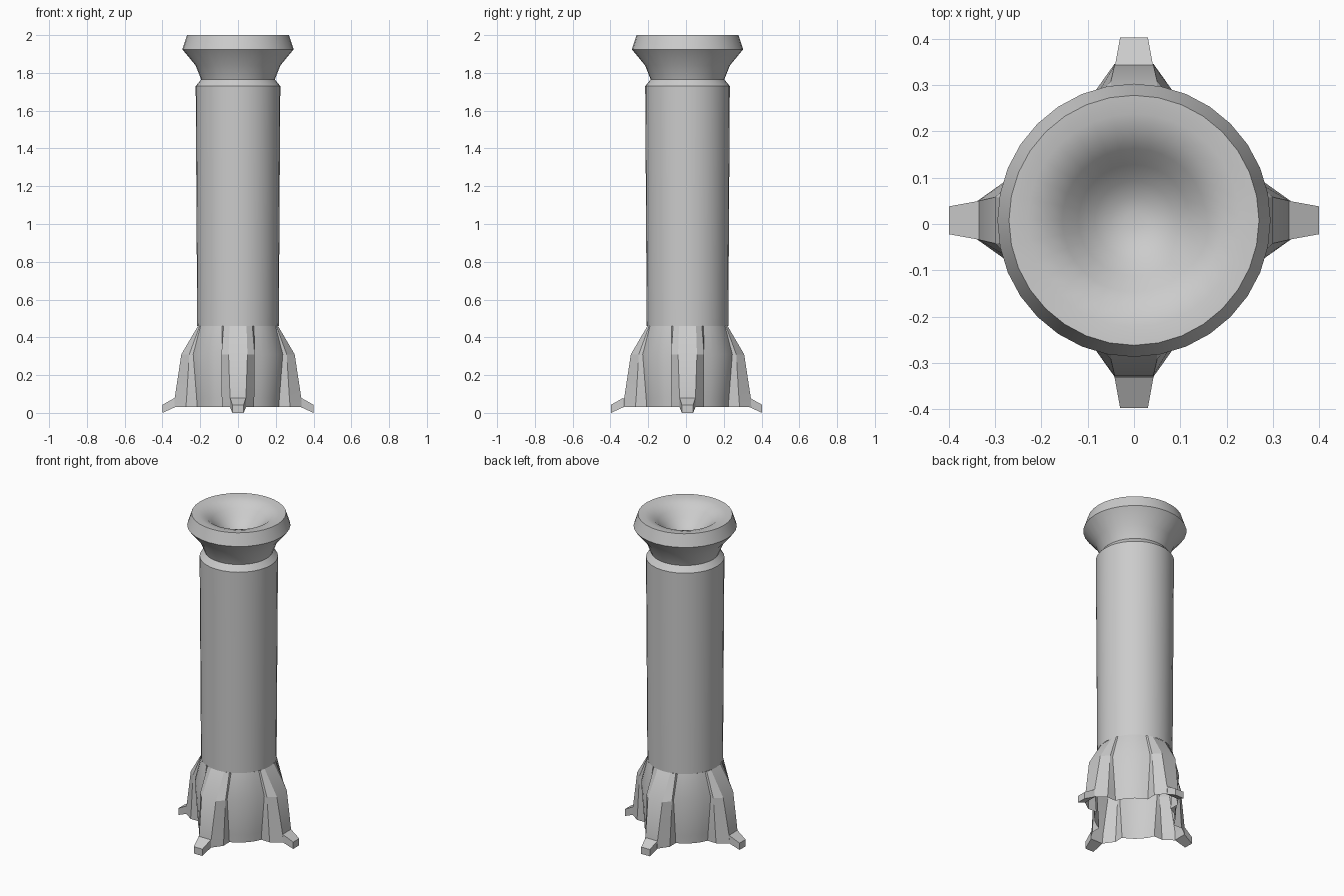
import bpy, bmesh
from math import sin, cos, pi, sqrt, atan2, radians
from mathutils import Matrix, Vector

cube = bpy.data.objects.get("Cube")
if cube:
    bpy.data.objects.remove(cube, do_unlink=True)

grey = bpy.data.materials.new("plain_grey")
grey.use_nodes = True
COLOUR = (0.6, 0.6, 0.6, 1)
grey.diffuse_color = COLOUR
grey.node_tree.nodes["Principled BSDF"].inputs["Base Color"].default_value = COLOUR

SIDES = 32
AXIS = Vector((0, 0.008, 0))  # tower axis sits slightly back


def finish(name, bm, angle=30):
    mesh = bpy.data.meshes.new(name)
    bm.to_mesh(mesh)
    bm.free()
    mesh.materials.append(grey)
    obj = bpy.data.objects.new(name, mesh)
    obj.location = AXIS
    bpy.context.collection.objects.link(obj)
    bpy.ops.object.select_all(action="DESELECT")
    obj.select_set(True)
    bpy.context.view_layer.objects.active = obj
    bpy.ops.object.shade_smooth_by_angle(angle=radians(angle))
    return obj


def loft(bm, rings):
    """Join successive closed loops of points with quads."""
    loops = [[bm.verts.new(p) for p in ring] for ring in rings]
    for low, high in zip(loops, loops[1:]):
        n = len(low)
        for i in range(n):
            j = (i + 1) % n
            bm.faces.new((low[i], low[j], high[j], high[i]))
    return loops


def circle(r, z):
    return [(r * cos(2 * pi * i / SIDES), r * sin(2 * pi * i / SIDES), z)
            for i in range(SIDES)]


# Tube, neck and flared rim
bm = bmesh.new()
loft(bm, [circle(r, z) for r, z in [
    (0.216, 0.46), (0.224, 1.73), (0.195, 1.765),
    (0.225, 1.84), (0.295, 1.925), (0.27, 2.0)]])
finish("tube_and_rim", bm)

# Dished top
bm = bmesh.new()
loops = loft(bm, [circle(r, z) for r, z in [
    (0.27, 2.0), (0.23, 1.997), (0.19, 1.985), (0.155, 1.957),
    (0.12, 1.92), (0.085, 1.888), (0.05, 1.868), (0.02, 1.861)]])
bm.faces.new(loops[-1])
finish("dished_top", bm, 40)


# Skirt: a thin open shell that bulges into four buttresses
def skirt_ring(z, radius, mid, outer):
    root_y = 0.085
    root = (sqrt(radius ** 2 - root_y ** 2), root_y)
    half = [outer, mid, root]
    fin = [(x, -y) for x, y in reversed(half)] + half
    start = atan2(root[1], root[0])
    span = pi / 2 - 2 * start
    steps = 5
    arc = [(radius * cos(start + span * k / steps),
            radius * sin(start + span * k / steps)) for k in range(1, steps)]
    ring = []
    for turn in range(4):
        spin = Matrix.Rotation(turn * pi / 2, 3, "Z")
        ring += [spin @ Vector((x, y, z)) for x, y in fin + arc]
    return ring


bm = bmesh.new()
loft(bm, [
    skirt_ring(0.03, 0.232, (0.276, 0.086), (0.338, 0.042)),
    skirt_ring(0.08, 0.235, (0.272, 0.086), (0.335, 0.042)),
    skirt_ring(0.31, 0.252, (0.258, 0.088), (0.300, 0.050)),
    skirt_ring(0.46, 0.216, (0.203, 0.076), (0.212, 0.045))])
finish("buttressed_skirt", bm, 22)

# Feet: tapered toes splaying out from the buttresses
for turn, side in enumerate(("left", "back", "right", "front")):
    bm = bmesh.new()
    loops = loft(bm, [
        [(x, -w, low), (x, w, low), (x, w, high), (x, -w, high)]
        for x, w, low, high in [(0.334, 0.042, 0.03, 0.08), (0.4, 0.03, 0.0, 0.043)]])
    bm.faces.new(loops[0])
    bm.faces.new(loops[1])
    bmesh.ops.recalc_face_normals(bm, faces=bm.faces)
    bmesh.ops.rotate(bm, verts=bm.verts, cent=(0, 0, 0),
                     matrix=Matrix.Rotation(turn * pi / 2, 3, "Z"))
    foot = finish(side + "_foot", bm)
    if side in ("front", "back"):
        foot.location.y = 0.003
